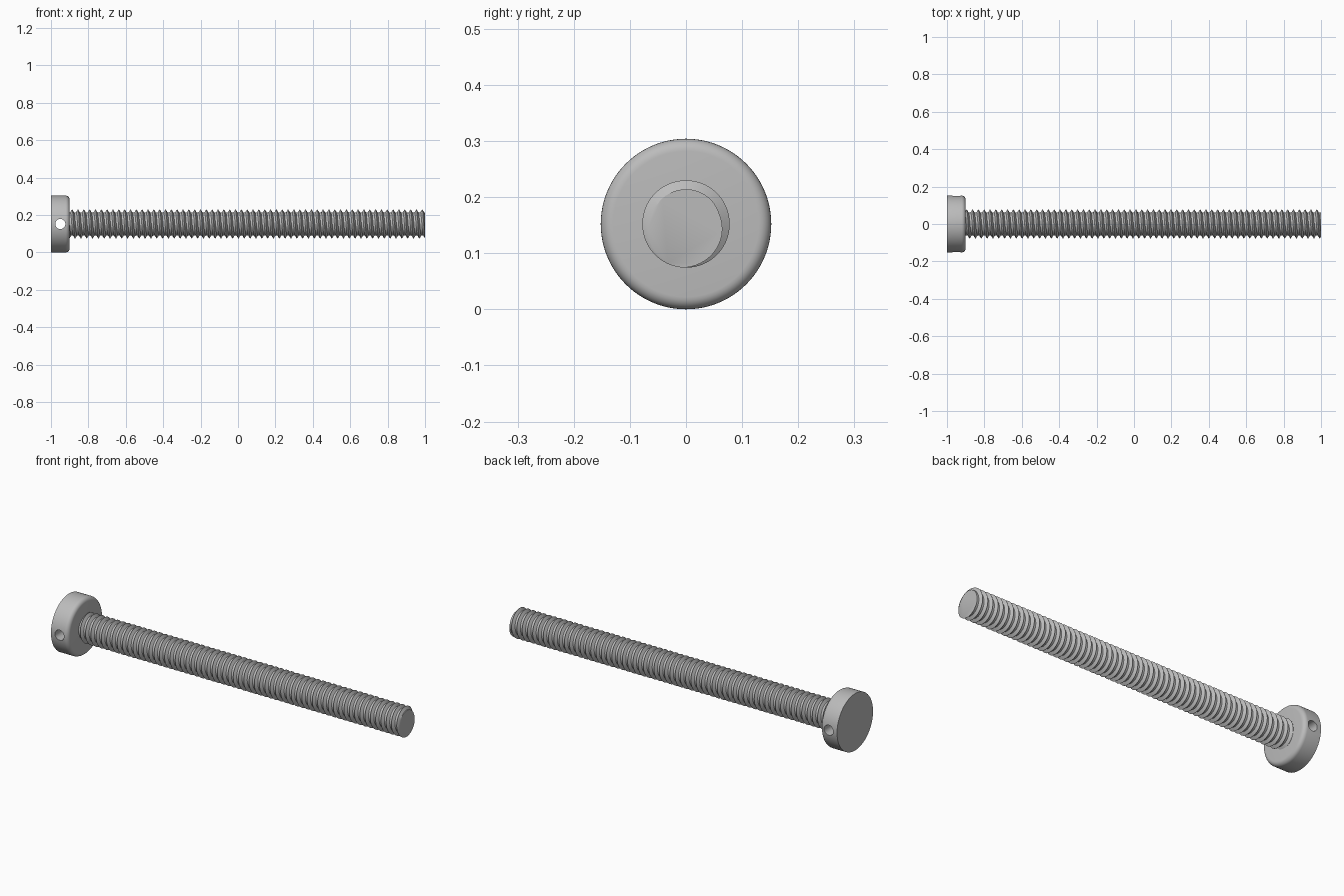
import bpy
import bmesh
import math
from mathutils import Matrix, Vector

if "Cube" in bpy.data.objects:
    bpy.data.objects.remove(bpy.data.objects["Cube"])

AXIS_Z = 0.152          # height of the screw axis
HEAD_R = 0.152
HEAD_X0, HEAD_X1 = -1.0, -0.9
CREST_R, ROOT_R = 0.078, 0.062
PITCH = 0.0312
SEGMENTS = 48           # steps per thread turn

steel = bpy.data.materials.new("grey steel")
steel.use_nodes = True
grey = (0.5, 0.5, 0.5, 1.0)
steel.diffuse_color = grey
steel.node_tree.nodes["Principled BSDF"].inputs["Base Color"].default_value = grey


def make_object(name, bm):
    bmesh.ops.recalc_face_normals(bm, faces=bm.faces)
    mesh = bpy.data.meshes.new(name)
    bm.to_mesh(mesh)
    bm.free()
    mesh.materials.append(steel)
    obj = bpy.data.objects.new(name, mesh)
    bpy.context.collection.objects.link(obj)
    return obj


def cylinder(radius, depth, segments, turn, centre):
    bm = bmesh.new()
    bmesh.ops.create_cone(bm, cap_ends=True, segments=segments,
                          radius1=radius, radius2=radius, depth=depth,
                          matrix=Matrix.Translation(centre) @ turn)
    return bm


def smooth(obj):
    bpy.ops.object.select_all(action="DESELECT")
    obj.select_set(True)
    bpy.context.view_layer.objects.active = obj
    bpy.ops.object.shade_smooth_by_angle(angle=math.radians(32))


# Head: disc with a rounded rim on the shank side
head_mid = (HEAD_X0 + HEAD_X1) / 2
bm = cylinder(HEAD_R, HEAD_X1 - HEAD_X0, 96, Matrix.Rotation(math.pi / 2, 4, "Y"),
              (head_mid, 0, AXIS_Z))
rim = [e for e in bm.edges if all(v.co.x > head_mid for v in e.verts)]
bmesh.ops.bevel(bm, geom=rim, offset=0.022, segments=6, profile=0.5, affect="EDGES")
head = make_object("screw_head", bm)

# Cross hole drilled through the head from front to back
bm = cylinder(0.027, 0.5, 32, Matrix.Rotation(math.pi / 2, 4, "X"),
              (head_mid, 0, AXIS_Z))
drill = make_object("hole_cutter", bm)
cut = head.modifiers.new("cross_hole", "BOOLEAN")
cut.operation = "DIFFERENCE"
cut.solver = "EXACT"
cut.object = drill
bpy.ops.object.select_all(action="DESELECT")
head.select_set(True)
bpy.context.view_layer.objects.active = head
bpy.ops.object.modifier_apply(modifier=cut.name)
bpy.data.objects.remove(drill)
smooth(head)

# Shank: one thread profile swept along a right-hand helix
profile = [(-0.5, ROOT_R), (-0.32, ROOT_R), (-0.02, CREST_R),
           (0.02, CREST_R), (0.32, ROOT_R), (0.5, ROOT_R)]
crest_angle = math.radians(-100)    # where the crest meets the tip
turns = math.ceil((1 - HEAD_X1) / PITCH) + 3
bm = bmesh.new()
previous = None
for i in range(-2 * SEGMENTS, (turns - 2) * SEGMENTS + 1):
    t = i / SEGMENTS
    angle = crest_angle - t * 2 * math.pi
    row = [bm.verts.new((1 + (offset - t) * PITCH,
                         r * math.cos(angle),
                         AXIS_Z + r * math.sin(angle))) for offset, r in profile]
    if previous:
        for j in range(len(row) - 1):
            bm.faces.new((previous[j], previous[j + 1], row[j + 1], row[j]))
    previous = row
bmesh.ops.remove_doubles(bm, verts=bm.verts, dist=0.00005)

# Trim the thread square at both ends and cap it
for x, direction in ((1.0, 1), (HEAD_X1 - 0.004, -1)):
    result = bmesh.ops.bisect_plane(
        bm, geom=bm.verts[:] + bm.edges[:] + bm.faces[:], dist=0.000001,
        plane_co=Vector((x, 0, 0)), plane_no=Vector((direction, 0, 0)), clear_outer=True)
    loop = [e for e in result["geom_cut"] if isinstance(e, bmesh.types.BMEdge)]
    bmesh.ops.contextual_create(bm, geom=loop)
shank = make_object("threaded_shank", bm)
smooth(shank)
